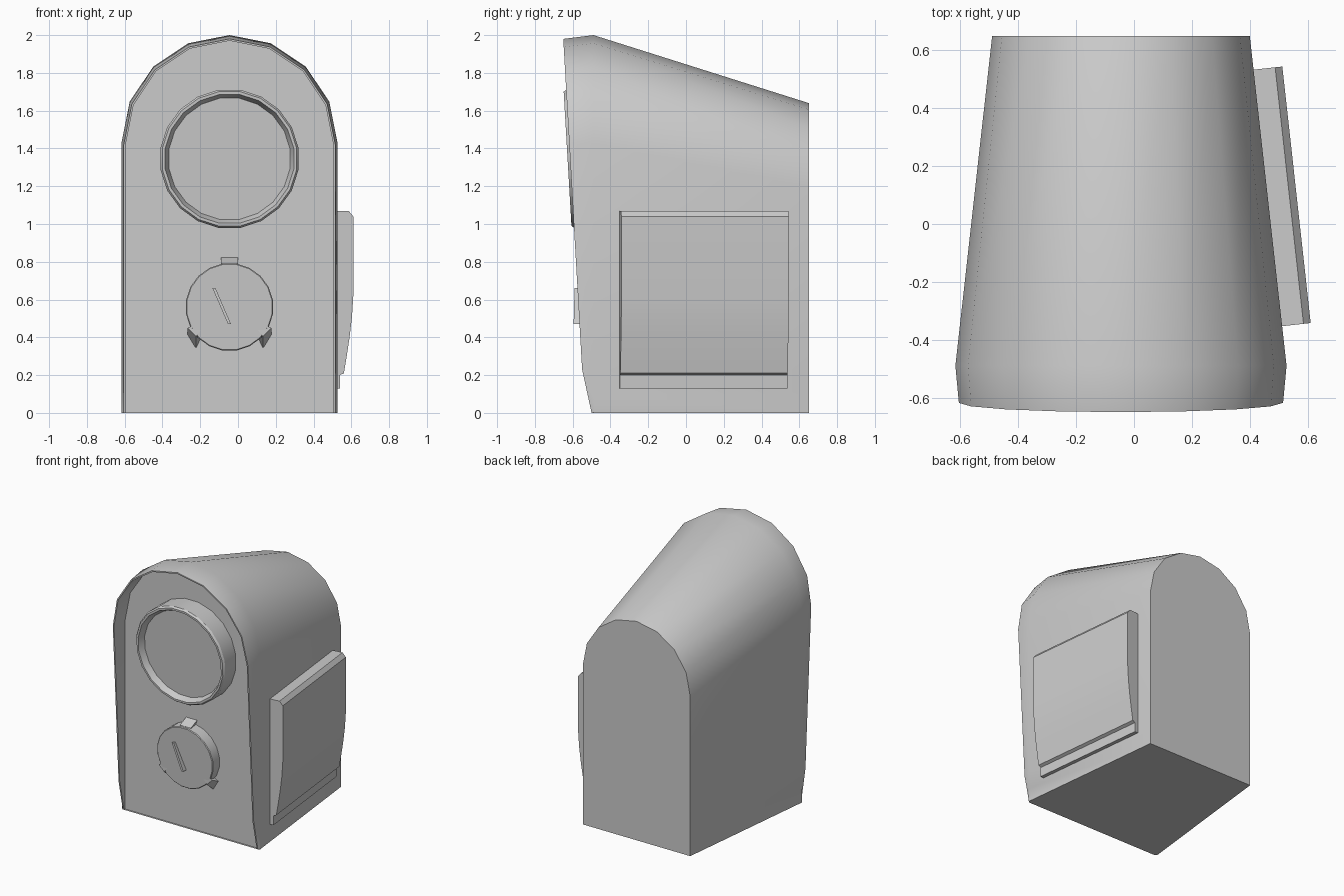
import bpy, bmesh, math

if "Cube" in bpy.data.objects:
    bpy.data.objects.remove(bpy.data.objects["Cube"])

CX = -0.045      # centre line of the body
TILT = 0.058     # forward lean of the front lip and dials


def finish(name, bm, angle=35):
    bmesh.ops.recalc_face_normals(bm, faces=bm.faces)
    me = bpy.data.meshes.new(name)
    bm.to_mesh(me)
    bm.free()
    ob = bpy.data.objects.new(name, me)
    bpy.context.collection.objects.link(ob)
    bpy.ops.object.select_all(action='DESELECT')
    ob.select_set(True)
    bpy.context.view_layer.objects.active = ob
    bpy.ops.object.shade_smooth_by_angle(angle=math.radians(angle))
    return ob


def loft(name, rings, angle=35):
    """Bridge closed rings of points and cap both ends."""
    bm = bmesh.new()
    vs = [[bm.verts.new(p) for p in r] for r in rings]
    n = len(rings[0])
    for a, b in zip(vs, vs[1:]):
        for i in range(n):
            j = (i + 1) % n
            bm.faces.new((a[i], a[j], b[j], b[i]))
    bm.faces.new(vs[0])
    bm.faces.new(vs[-1])
    return finish(name, bm, angle)


def arch(hw, top, yf):
    """Straight sides with a half-round top of eight segments."""
    c = top - hw
    pts = [(hw, 0), (hw, 0.1), (hw, 0.23)]
    pts += [(hw * math.cos(k * math.pi / 8), c + hw * math.sin(k * math.pi / 8)) for k in range(9)]
    pts += [(-hw, 0.23), (-hw, 0.1), (-hw, 0)]
    return [(CX + x, yf(z), z) for x, z in pts]


def lip(z):
    return -0.5 - 0.05 * z / 0.23 if z < 0.23 else -0.55 - 0.057 * (z - 0.23)


def lathe(name, cz, profile, n=20):
    """Round part facing -y, sheared to follow the lean of the lip."""
    rings = []
    for r, y in profile:
        ring = []
        for k in range(n):
            a = 2 * math.pi * (k + 0.5) / n
            dz = r * math.sin(a)
            ring.append((CX + r * math.cos(a), y - TILT * dz, cz + dz))
        rings.append(ring)
    return loft(name, rings, 30)


# Tapered body with a thin projecting lip around a recessed front panel
loft("body", [
    arch(0.445, 1.64, lambda z: 0.65),
    arch(0.572, 2.0, lambda z: -0.49),
    arch(0.56, 1.98, lip),
    arch(0.55, 1.97, lip),
    arch(0.55, 1.97, lambda z: -0.485),
])

# Large round window with raised rim
lathe("round_window", 1.345, [(0.37, -0.45), (0.37, -0.612), (0.36, -0.627),
                              (0.345, -0.627), (0.325, -0.58)])

# Small dial
lathe("dial", 0.56, [(0.233, -0.46), (0.233, -0.56), (0.228, -0.565)])

# Sloping tabs around the dial: front outline on the dial, wider at the panel
def tab(name, f1, f2, b1, b2, inner):
    front, back = -0.558, -0.475
    loft(name, [
        [(CX + x, front, 0.56 + z) for x, z in (f1, f2, inner)],
        [(CX + x, back, 0.56 + z) for x, z in (b1, b2, inner)],
    ])

tab("dial_tab_top", (-0.045, 0.232), (0.045, 0.232), (-0.045, 0.268), (0.045, 0.268), (0, 0.1))
for s, side in ((-1, "left"), (1, "right")):
    tab("dial_tab_" + side, (s * 0.222, -0.11), (s * 0.177, -0.155),
        (s * 0.222, -0.15), (s * 0.177, -0.225), (s * 0.1, -0.06))

# Slanted needle on the dial
top, bot, w = (-0.127, 0.66), (-0.045, 0.47), 0.008
loft("dial_needle", [
    [(top[0] - w, y0, top[1]), (top[0] + w, y0, top[1]),
     (bot[0] + w, y1, bot[1]), (bot[0] - w, y1, bot[1])]
    for y0, y1 in ((-0.56, -0.55), (-0.59, -0.595))
])

# Side cover: depth profile swept along the tapered right wall
cover = [(-0.02, 1.07), (0.075, 1.07), (0.1, 1.04), (0.1, 0.62), (0.093, 0.51),
         (0.08, 0.4), (0.065, 0.3), (0.05, 0.21), (0.028, 0.2), (0.028, 0.13), (-0.02, 0.13)]
nx, ny = 0.994, 0.11
loft("side_cover", [[(wx + d * nx, wy + d * ny, z) for d, z in cover]
                    for wx, wy in ((0.511, -0.353), (0.413, 0.533))], 25)
